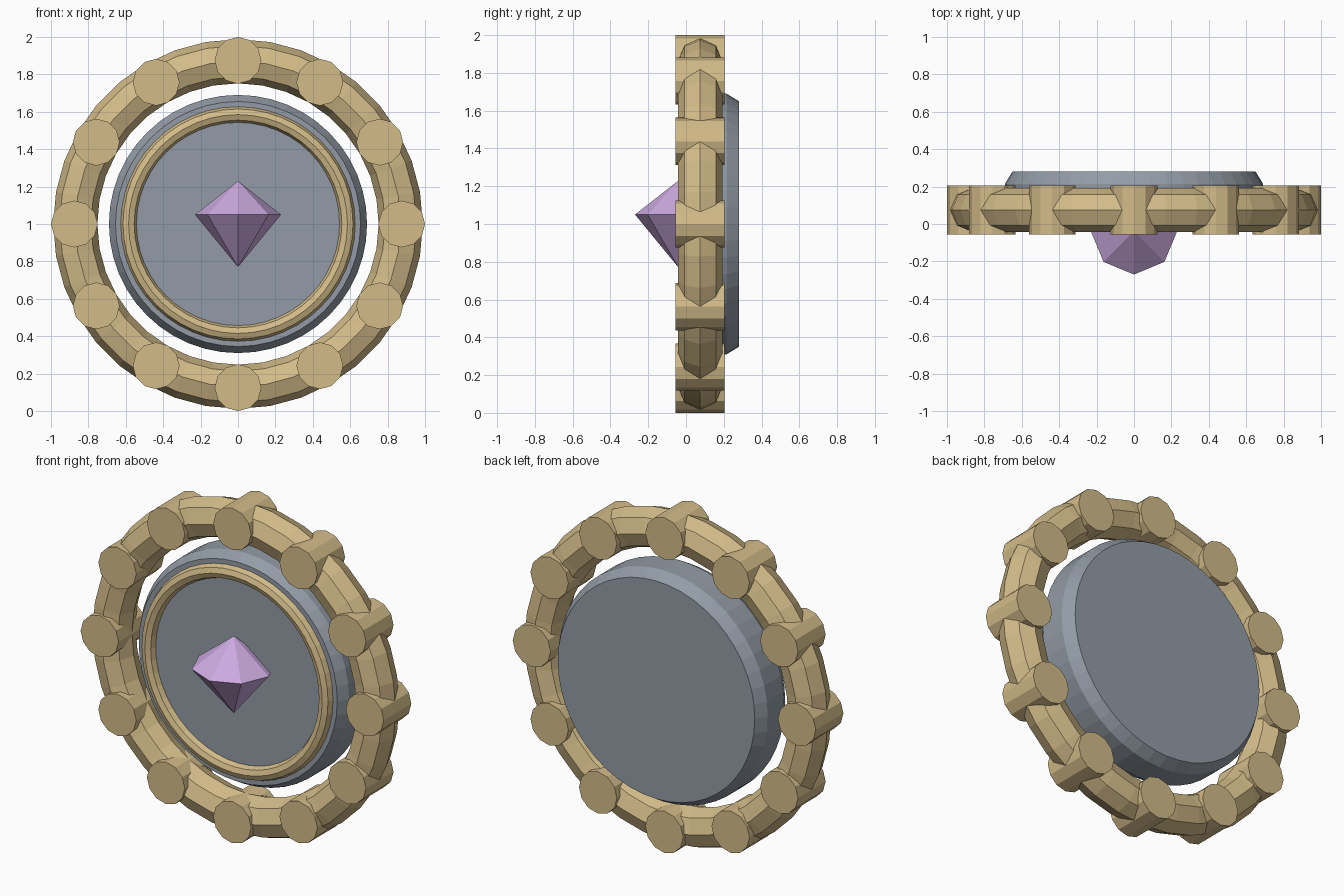
import bpy, bmesh, math
from mathutils import Matrix

if "Cube" in bpy.data.objects:
    bpy.data.objects.remove(bpy.data.objects["Cube"])

CENTRE_Z = 1.0


def material(name, rgb):
    m = bpy.data.materials.new(name)
    m.use_nodes = True
    m.diffuse_color = (*rgb, 1)
    m.node_tree.nodes["Principled BSDF"].inputs["Base Color"].default_value = (*rgb, 1)
    return m


gold = material("pale gold", (0.65, 0.50, 0.25))
steel = material("blue grey", (0.29, 0.33, 0.38))
violet = material("violet", (0.60, 0.40, 0.74))


def lathe(name, profile, sides, mat, closed=False):
    """Spin a (radius, y) profile around the wheel axis; radius 0 makes a pole."""
    bm = bmesh.new()
    rings = []
    for r, y in profile:
        count = sides if r > 0 else 1
        angles = [math.tau * i / sides for i in range(count)]
        rings.append([bm.verts.new((r * math.sin(a), y, r * math.cos(a))) for a in angles])
    pairs = list(zip(rings, rings[1:]))
    if closed:
        pairs.append((rings[-1], rings[0]))
    for a, b in pairs:
        for i in range(sides):
            j = (i + 1) % sides
            corners = [a[i % len(a)], a[j % len(a)], b[j % len(b)], b[i % len(b)]]
            bm.faces.new(list(dict.fromkeys(corners)))
    bmesh.ops.recalc_face_normals(bm, faces=bm.faces)
    mesh = bpy.data.meshes.new(name)
    bm.to_mesh(mesh)
    bm.free()
    mesh.materials.append(mat)
    obj = bpy.data.objects.new(name, mesh)
    obj.location.z = CENTRE_Z
    bpy.context.collection.objects.link(obj)
    return obj


def torus(name, major, minor, y, sides, mat):
    profile = [(major + minor * math.cos(math.tau * k / 8),
                y + minor * math.sin(math.tau * k / 8)) for k in range(8)]
    return lathe(name, profile, sides, mat, closed=True)


# Outer ring and the raised trim on the disc
torus("outer_ring", 0.87, 0.118, 0.075, 36, gold)
torus("disc_trim", 0.585, 0.042, 0.0, 48, gold)

# Chamfered disc
lathe("disc", [(0, 0), (0.655, 0), (0.69, 0.06), (0.69, 0.215), (0.65, 0.28), (0, 0.28)],
      48, steel)

# Round studs spaced around the ring
for i in range(12):
    stud = lathe(f"stud_{i + 1}", [(0, -0.055), (0.125, -0.055), (0.125, 0.205), (0, 0.205)],
                 12, gold)
    angle = math.tau * i / 12
    stud.location.x = 0.875 * math.sin(angle)
    stud.location.z = CENTRE_Z + 0.875 * math.cos(angle)
    stud.rotation_euler.y = angle

# Faceted gem: a short crown above a long point
bm = bmesh.new()
bmesh.ops.create_cone(bm, segments=8, radius1=0.23, radius2=0, depth=0.18,
                      matrix=Matrix.Translation((0, 0, 0.09)))
bmesh.ops.create_cone(bm, segments=8, radius1=0, radius2=0.23, depth=0.28,
                      matrix=Matrix.Translation((0, 0, -0.14)))
bmesh.ops.delete(bm, geom=[f for f in bm.faces if len(f.verts) == 8], context='FACES_ONLY')
bmesh.ops.remove_doubles(bm, verts=bm.verts, dist=0.001)
bmesh.ops.recalc_face_normals(bm, faces=bm.faces)
gem_mesh = bpy.data.meshes.new("gem")
bm.to_mesh(gem_mesh)
bm.free()
gem_mesh.materials.append(violet)
gem = bpy.data.objects.new("gem", gem_mesh)
gem.location = (0, -0.04, 1.05)
bpy.context.collection.objects.link(gem)
